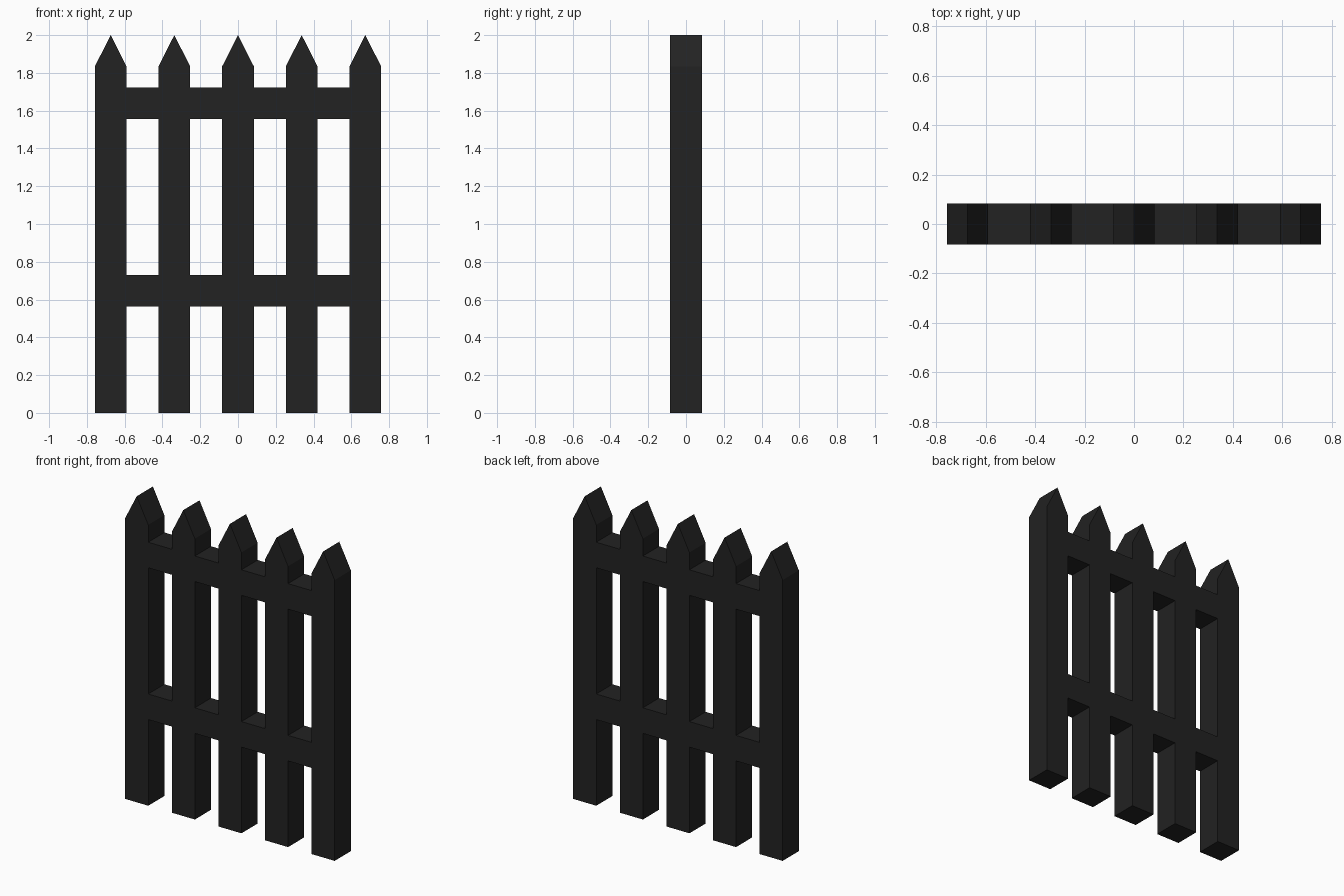
import bpy
import bmesh

if "Cube" in bpy.data.objects:
    bpy.data.objects.remove(bpy.data.objects["Cube"])

PITCH = 0.337      # spacing between picket centres
HALF = 0.0835      # half width and half depth of the timber
COUNT = 5

mat = bpy.data.materials.new("black_paint")
mat.diffuse_color = (0.016, 0.016, 0.016, 1)
mat.use_nodes = True
mat.node_tree.nodes["Principled BSDF"].inputs["Base Color"].default_value = mat.diffuse_color


def extrude_profile(name, points, open_sides=False):
    """Extrude an (x, z) outline through the fence depth."""
    bm = bmesh.new()
    face = bm.faces.new([bm.verts.new((x, -HALF, z)) for x, z in points])
    ext = bmesh.ops.extrude_face_region(bm, geom=[face], use_keep_orig=True)
    moved = [g for g in ext["geom"] if isinstance(g, bmesh.types.BMVert)]
    bmesh.ops.translate(bm, verts=moved, vec=(0, 2 * HALF, 0))
    bmesh.ops.recalc_face_normals(bm, faces=bm.faces)
    if open_sides:
        # rail ends butt against the pickets, so they need no caps
        ends = [f for f in bm.faces if abs(f.normal.x) > 0.9]
        bmesh.ops.delete(bm, geom=ends, context='FACES_ONLY')
    mesh = bpy.data.meshes.new(name)
    bm.to_mesh(mesh)
    bm.free()
    mesh.materials.append(mat)
    obj = bpy.data.objects.new(name, mesh)
    bpy.context.collection.objects.link(obj)
    return obj


centres = [(i - (COUNT - 1) / 2) * PITCH for i in range(COUNT)]

# Pointed pickets
for i, x in enumerate(centres):
    extrude_profile(f"picket_{i + 1}", [
        (x - HALF, 0), (x + HALF, 0), (x + HALF, 1.835),
        (x, 2.0), (x - HALF, 1.835)])

# Flush rail sections filling the gaps between pickets
for rail, z0, z1 in (("lower_rail", 0.563, 0.73), ("upper_rail", 1.555, 1.722)):
    for i in range(COUNT - 1):
        a, b = centres[i] + HALF, centres[i + 1] - HALF
        extrude_profile(f"{rail}_{i + 1}",
                        [(a, z0), (b, z0), (b, z1), (a, z1)], open_sides=True)
